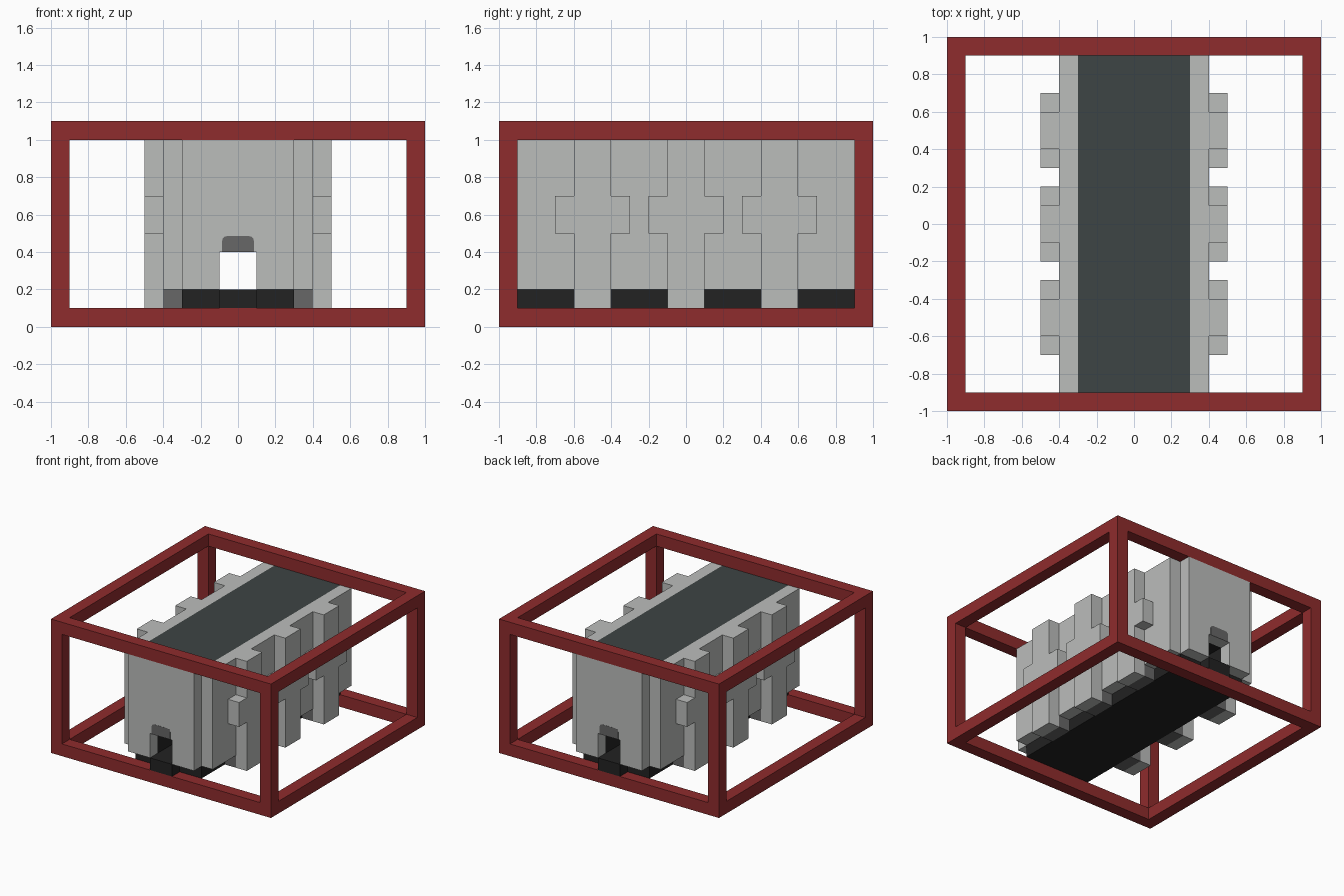
import bpy
import bmesh
import math
from mathutils import Vector

cube = bpy.data.objects.get("Cube")
if cube:
    bpy.data.objects.remove(cube, do_unlink=True)


def material(name, r, g, b):
    m = bpy.data.materials.new(name)
    m.use_nodes = True
    m.diffuse_color = (r, g, b, 1)
    m.node_tree.nodes["Principled BSDF"].inputs["Base Color"].default_value = (r, g, b, 1)
    return m


RED = material("dark_red", 0.275, 0.025, 0.026)
LIGHT = material("light_grey", 0.50, 0.51, 0.50)
SLATE = material("slate", 0.048, 0.058, 0.058)
BLACK = material("black", 0.016, 0.016, 0.016)
DARK = material("dark_grey", 0.135, 0.135, 0.135)


def finish(name, bm, *mats):
    bmesh.ops.recalc_face_normals(bm, faces=bm.faces)
    mesh = bpy.data.meshes.new(name)
    bm.to_mesh(mesh)
    bm.free()
    for m in mats:
        mesh.materials.append(m)
    ob = bpy.data.objects.new(name, mesh)
    bpy.context.scene.collection.objects.link(ob)
    return ob


def box(name, x, y, z, mat):
    """Box from (min, max) ranges on each axis."""
    bm = bmesh.new()
    bmesh.ops.create_cube(bm, size=1)
    for v in bm.verts:
        v.co = Vector([(a + b) / 2 + c * (b - a) for (a, b), c in zip((x, y, z), v.co)])
    return finish(name, bm, mat)


def prism(points, step):
    """Extrude a closed outline by a vector."""
    bm = bmesh.new()
    face = bm.faces.new([bm.verts.new(p) for p in points])
    out = bmesh.ops.extrude_face_region(bm, geom=[face])
    bmesh.ops.translate(bm, verts=[g for g in out["geom"] if isinstance(g, bmesh.types.BMVert)],
                        vec=step)
    return bm


# Outer cage: a block with a through opening along each axis
cage = box("cage_frame", (-1, 1), (-1, 1), (0, 1.1), RED)
inner, through, height = (-0.9, 0.9), (-2, 2), (0.1, 1)
cutters = [box("cutter", inner, inner, through, RED),
           box("cutter", inner, through, height, RED),
           box("cutter", through, inner, height, RED)]
bpy.context.view_layer.objects.active = cage
for c in cutters:
    c.hide_render = True
    mod = cage.modifiers.new("opening", "BOOLEAN")
    mod.operation = "DIFFERENCE"
    mod.solver = "EXACT"
    mod.object = c
    bpy.ops.object.modifier_apply(modifier=mod.name)
for c in cutters:
    bpy.data.objects.remove(c, do_unlink=True)

# Main body with a tunnel along its length
outline = [(-0.3, 0.2), (-0.1, 0.2), (-0.1, 0.4), (0.1, 0.4),
           (0.1, 0.2), (0.3, 0.2), (0.3, 1), (-0.3, 1)]
bm = prism([(x, -1, z) for x, z in outline], (0, 2, 0))
for y in (-0.9, 0.9):
    bmesh.ops.bisect_plane(bm, geom=bm.verts[:] + bm.edges[:] + bm.faces[:],
                           plane_co=(0, y, 0), plane_no=(0, 1, 0))
for f in bm.faces:
    c = f.calc_center_median()
    if c.z > 0.99:
        f.material_index = 1
    elif abs(c.x) < 0.11 and c.z < 0.41 and abs(c.y) < 0.9:
        f.material_index = 2
finish("main_body", bm, LIGHT, SLATE, BLACK)

# Black floor and the tongues reaching out of the tunnel
box("floor_base", (-0.3, 0.3), inner, (0.1, 0.2), BLACK)
box("front_tongue", (-0.1, 0.1), (-1, -0.9), (0.1, 0.2), BLACK)
box("back_tongue", (-0.1, 0.1), (0.9, 1), (0.1, 0.2), BLACK)

# Rounded plates above the tunnel mouths
w, top, r = 0.085, 0.485, 0.025
plate = [(-w, 0.4), (w, 0.4)]
for cx, start in ((w - r, 0), (r - w, 90)):
    for a in range(0, 91, 30):
        t = math.radians(start + a)
        plate.append((cx + r * math.cos(t), top - r + r * math.sin(t)))
for name, y in (("front_mouth_plate", -1.001), ("back_mouth_plate", 0.999)):
    finish(name, prism([(x, y, z) for x, z in plate], (0, 0.002, 0)), DARK)

# Side shoulders, cross-shaped ribs and their feet
half_cross = [(0.1, 0.1), (0.1, 0.5), (0.2, 0.5), (0.2, 0.7), (0.1, 0.7), (0.1, 1)]
cross = half_cross + [(-y, z) for y, z in reversed(half_cross)]
for side, s in (("left", 1), ("right", -1)):
    box(side + "_shoulder", sorted((0.3 * s, 0.4 * s)), inner, (0.2, 1), LIGHT)
    for label, y in (("front", -0.5), ("middle", 0), ("back", 0.5)):
        pts = [(0.4 * s, y + dy, z) for dy, z in cross]
        finish(f"{side}_{label}_rib", prism(pts, (0.1 * s, 0, 0)), LIGHT)
        box(f"{side}_{label}_foot", sorted((0.3 * s, 0.4 * s)), (y - 0.1, y + 0.1),
            (0.1, 0.2), DARK)
